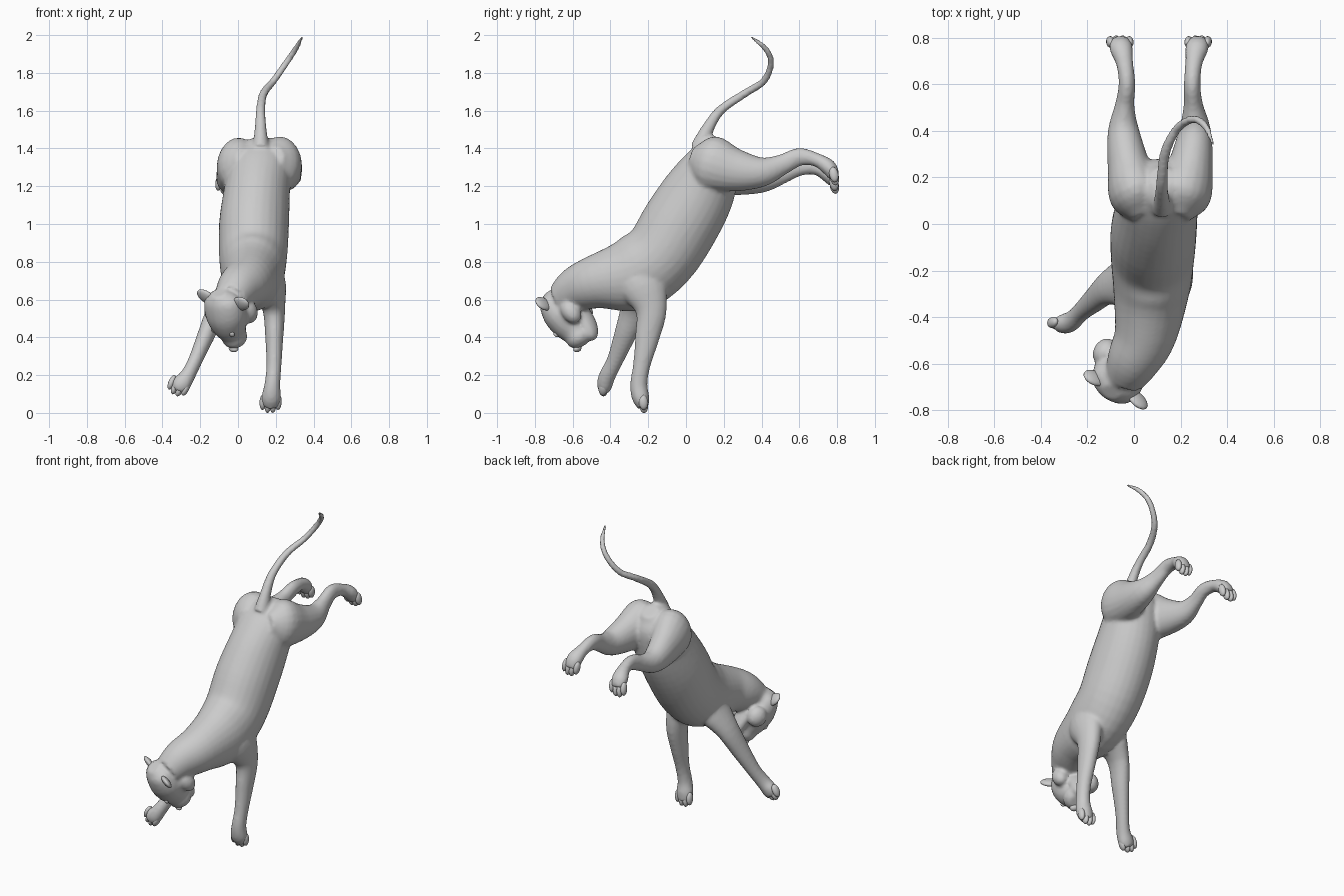
import bpy, bmesh, math
from mathutils import Vector, Matrix


def spline(pts, steps):
    # Catmull-Rom through tuples of any length
    p = [Vector(q) for q in pts]
    p = [2 * p[0] - p[1]] + p + [2 * p[-1] - p[-2]]
    out = []
    for i in range(1, len(p) - 2):
        a, b, c, d = p[i - 1:i + 3]
        for k in range(steps):
            t = k / steps
            out.append(0.5 * (2 * b + (c - a) * t + (2 * a - 5 * b + 4 * c - d) * t * t
                              + (3 * b - a - 3 * c + d) * t ** 3))
    return out + [p[-2]]


def loft(name, pts, side=(1, 0, 0), n=20, steps=4):
    # each point: x, y, z, half width along side, half depth across it
    rows = spline(pts, steps)
    side = Vector(side)
    bm = bmesh.new()
    rings = []
    for i, r in enumerate(rows):
        t = (rows[min(i + 1, len(rows) - 1)] - rows[max(i - 1, 0)])
        t = Vector(t[:3]).normalized()
        u = (side - t * side.dot(t)).normalized()
        v = t.cross(u)
        w, d = max(r[3], .004), max(r[4], .004)
        rings.append([bm.verts.new(Vector(r[:3]) + u * w * math.cos(2 * math.pi * k / n)
                                   + v * d * math.sin(2 * math.pi * k / n)) for k in range(n)])
    for a, b in zip(rings, rings[1:]):
        for k in range(n):
            bm.faces.new((a[k], a[(k + 1) % n], b[(k + 1) % n], b[k]))
    bm.faces.new(rings[0][::-1])
    bm.faces.new(rings[-1])
    return finish(name, bm)


def blob(name, loc, size, fwd=(0, 1, 0), side=(1, 0, 0)):
    # ellipsoid with size along side, fwd, up
    f = Vector(fwd).normalized()
    s = Vector(side)
    s = (s - f * s.dot(f)).normalized()
    m = Matrix((s, f, s.cross(f))).transposed().to_4x4()
    bm = bmesh.new()
    bmesh.ops.create_uvsphere(bm, u_segments=14, v_segments=9, radius=1,
                              matrix=Matrix.Translation(loc) @ m @ Matrix.Diagonal((*size, 1)))
    return finish(name, bm)


def finish(name, bm):
    bmesh.ops.recalc_face_normals(bm, faces=bm.faces)
    me = bpy.data.meshes.new(name)
    bm.to_mesh(me)
    bm.free()
    for p in me.polygons:
        p.use_smooth = True
    ob = bpy.data.objects.new(name, me)
    bpy.context.collection.objects.link(ob)
    return ob


parts = []

# torso and neck
parts.append(loft("torso", [
    (.12, .20, 1.44, .05, .05), (.12, .175, 1.395, .12, .105), (.115, .14, 1.31, .165, .15),
    (.10, .07, 1.17, .175, .19), (.085, -.03, 1.0, .185, .205), (.08, -.14, .83, .18, .20),
    (.075, -.28, .735, .165, .20), (.05, -.47, .695, .135, .145), (0, -.58, .655, .115, .12),
    (-.04, -.66, .60, .09, .09)], n=28))

# head, jaw and cheeks
HS = Vector((.83, -.5, -.2)).normalized()
HF = Vector((.2, .58, -.79)).normalized()
parts.append(loft("head", [
    (-.10, -.725, .635, .04, .04), (-.088, -.70, .60, .10, .075), (-.065, -.655, .53, .115, .10),
    (-.045, -.615, .47, .098, .095), (-.025, -.58, .42, .068, .075),
    (-.012, -.56, .385, .062, .068), (-.005, -.545, .36, .035, .04)], side=HS))
parts.append(loft("jaw", [
    (-.04, -.57, .54, .07, .05), (-.015, -.52, .47, .06, .04),
    (0, -.50, .415, .045, .033), (.004, -.492, .385, .02, .015)], side=HS))
parts.append(blob("cheek", (.055, -.61, .535), (.05, .07, .05), HF, HS))
parts.append(blob("cheek", (-.125, -.55, .535), (.05, .065, .06), HF, HS))

# front legs
parts.append(loft("front_leg", [
    (.13, -.30, .83, .05, .07), (.165, -.24, .70, .085, .13), (.19, -.185, .55, .06, .085),
    (.192, -.205, .40, .048, .065), (.19, -.235, .25, .04, .046), (.182, -.25, .15, .042, .046),
    (.176, -.24, .08, .052, .046), (.172, -.225, .03, .04, .03)]))
parts.append(loft("front_leg", [
    (.03, -.30, .82, .05, .07), (-.01, -.25, .69, .08, .12), (-.105, -.27, .56, .055, .08),
    (-.165, -.32, .42, .047, .06), (-.225, -.375, .28, .038, .044), (-.265, -.415, .20, .04, .044),
    (-.30, -.43, .15, .05, .042), (-.318, -.43, .115, .035, .03)]))

# hind legs
parts.append(loft("hind_leg", [
    (.19, .03, 1.35, .05, .06), (.215, .12, 1.325, .115, .145), (.245, .26, 1.285, .095, .115),
    (.262, .40, 1.275, .07, .08), (.255, .51, 1.315, .042, .055), (.25, .60, 1.355, .036, .048),
    (.257, .69, 1.34, .037, .036), (.27, .755, 1.30, .05, .042), (.277, .785, 1.25, .042, .03)]))
parts.append(loft("hind_leg", [
    (.04, .03, 1.34, .05, .06), (.01, .12, 1.315, .115, .15), (-.025, .26, 1.265, .09, .115),
    (-.045, .40, 1.24, .068, .076), (-.04, .51, 1.265, .042, .052), (-.03, .60, 1.30, .036, .046),
    (-.04, .69, 1.295, .037, .036), (-.055, .755, 1.26, .05, .042), (-.062, .785, 1.215, .042, .03)]))

# tail
parts.append(loft("tail", [
    (.12, .07, 1.40, .045, .05), (.12, .105, 1.485, .034, .036), (.12, .18, 1.60, .025, .026),
    (.135, .31, 1.69, .023, .022), (.19, .415, 1.76, .02, .02), (.26, .45, 1.86, .018, .018),
    (.31, .415, 1.935, .016, .016), (.34, .34, 1.992, .008, .008)], n=12))

# fuse the lofts into one skin
bpy.ops.object.select_all(action='DESELECT')
for o in parts:
    o.select_set(True)
body = parts[0]
bpy.context.view_layer.objects.active = body
bpy.ops.object.join()
body.name = "body"
rm = body.modifiers.new("fuse", 'REMESH')
rm.mode = 'VOXEL'
rm.voxel_size = .011
rm.use_smooth_shade = True
sm = body.modifiers.new("soften", 'SMOOTH')
sm.factor = .5
sm.iterations = 4

# toes: paw tip centre, pointing direction, side direction
for tip, d, s in [((.172, -.225, .045), (-.05, .1, -1), (1, 0, 0)),
                  ((-.318, -.432, .135), (-.4, -.1, -.9), (.9, -.2, -.4)),
                  ((.277, .785, 1.25), (.1, .2, -1), (1, 0, 0)),
                  ((-.062, .785, 1.205), (-.1, .2, -1), (1, 0, 0))]:
    d, s = Vector(d).normalized(), Vector(s).normalized()
    for k, (off, ahead) in enumerate([(-.041, -.012), (-.014, .004), (.014, .004), (.041, -.012)]):
        blob("toe", Vector(tip) + s * off + d * ahead, (.018, .042, .024), d, s)

# ears: thin cups leaning off the skull corners
for loc, out in [((-.17, -.662, .615), -HS), ((.015, -.755, .578), HS)]:
    axis = (out - HF * .45).normalized()
    blob("ear", loc, (.042, .055, .018), axis, HF)

# nose and eyes
up = HF.cross(HS)
if up.y > 0:
    up = -up
blob("nose", Vector((-.008, -.56, .37)) + up * .035 + HF * .012, (.028, .018, .02), HF, HS)
for sx in (-1, 1):
    blob("eye", Vector((-.045, -.615, .47)) + up * .07 + HS * sx * .058, (.015, .018, .012), HF, HS)
